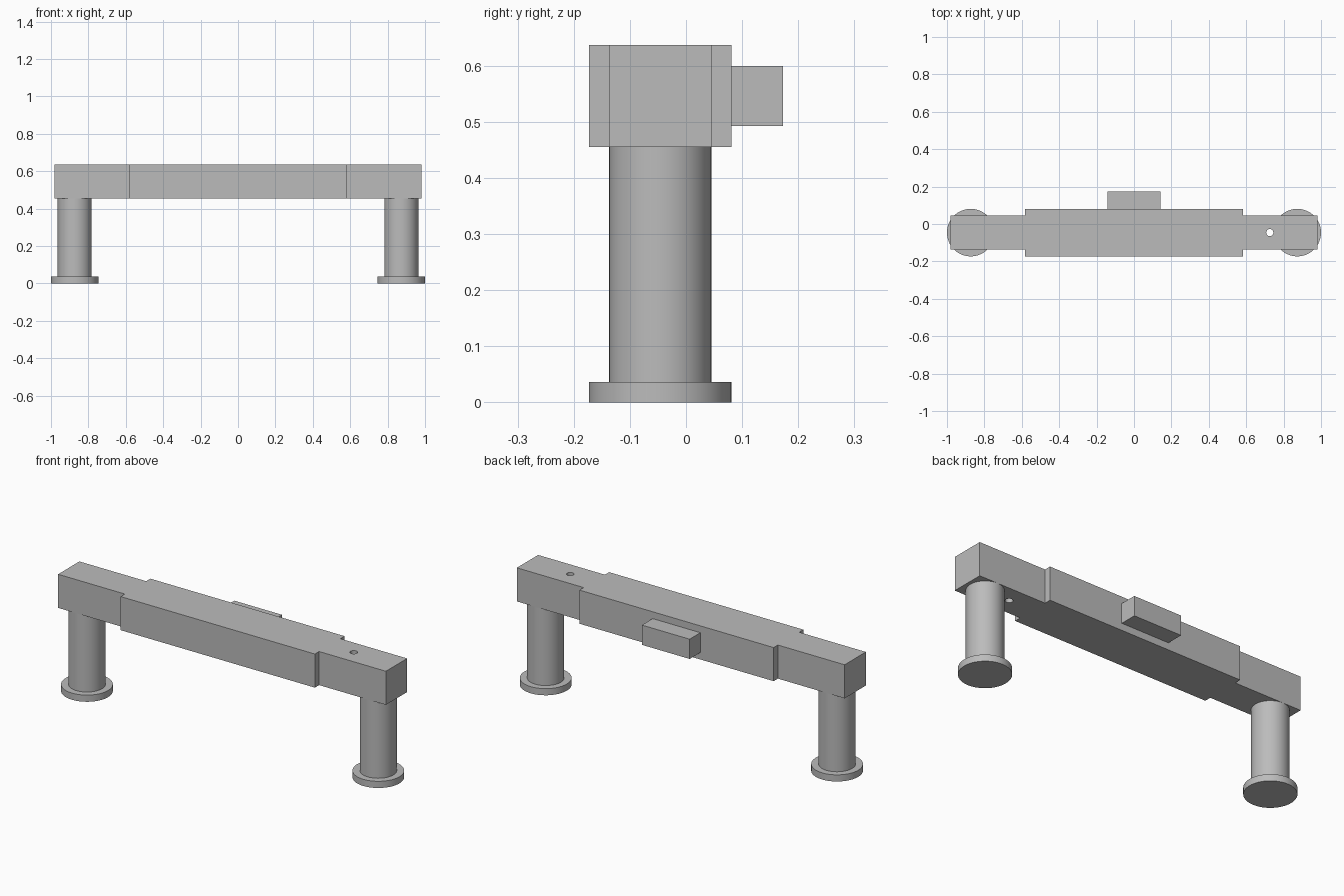
import bpy, bmesh, math

cube = bpy.data.objects.get("Cube")
if cube:
    bpy.data.objects.remove(cube, do_unlink=True)

grey = bpy.data.materials.new("plain grey")
grey.use_nodes = True
colour = (0.5, 0.5, 0.5, 1)
grey.diffuse_color = colour
grey.node_tree.nodes["Principled BSDF"].inputs["Base Color"].default_value = colour

AXIS_Y = -0.046
BEAM_BOTTOM, BEAM_TOP = 0.455, 0.637


def add_object(name, bm):
    bmesh.ops.recalc_face_normals(bm, faces=bm.faces)
    mesh = bpy.data.meshes.new(name)
    bm.to_mesh(mesh)
    bm.free()
    mesh.materials.append(grey)
    obj = bpy.data.objects.new(name, mesh)
    bpy.context.collection.objects.link(obj)
    return obj


def extrude_outline(name, outline, bottom, top):
    bm = bmesh.new()
    face = bm.faces.new([bm.verts.new((x, y, bottom)) for x, y in outline])
    grown = bmesh.ops.extrude_face_region(bm, geom=[face], use_keep_orig=True)
    verts = [v for v in grown["geom"] if isinstance(v, bmesh.types.BMVert)]
    bmesh.ops.translate(bm, verts=verts, vec=(0, 0, top - bottom))
    return add_object(name, bm)


def circle(x, y, radius, sides):
    return [(x + radius * math.cos(math.tau * i / sides),
             y + radius * math.sin(math.tau * i / sides)) for i in range(sides)]


def smooth(obj):
    bpy.ops.object.select_all(action="DESELECT")
    obj.select_set(True)
    bpy.context.view_layer.objects.active = obj
    bpy.ops.object.shade_smooth_by_angle(angle=math.radians(30))


def turned_leg(name, x):
    # Foot disc and post as one turned profile
    profile = [(0, 0), (0.127, 0), (0.127, 0.036), (0.091, 0.036),
               (0.091, BEAM_BOTTOM), (0, BEAM_BOTTOM)]
    bm = bmesh.new()
    verts = [bm.verts.new((r, 0, z)) for r, z in profile]
    edges = [bm.edges.new(pair) for pair in zip(verts, verts[1:])]
    bmesh.ops.spin(bm, geom=verts + edges, cent=(0, 0, 0), axis=(0, 0, 1),
                   angle=math.tau, steps=64)
    bmesh.ops.remove_doubles(bm, verts=bm.verts, dist=0.0001)
    leg = add_object(name, bm)
    leg.location = (x, AXIS_Y, 0)
    smooth(leg)


# Beam with a wider middle section
end, mid = 0.982, 0.582
narrow, wide = 0.091, 0.127
quarter = [(end, narrow), (mid, narrow), (mid, wide)]
half = quarter + [(-x, y) for x, y in reversed(quarter)]
outline = half + [(x, -y) for x, y in reversed(half)]
beam = extrude_outline("beam", [(x, y + AXIS_Y) for x, y in outline],
                       BEAM_BOTTOM, BEAM_TOP)

# Small vertical hole through the left end
cutter = extrude_outline("hole_cutter", circle(0.726, AXIS_Y, 0.019, 32), 0.4, 0.7)
cutter.hide_render = True
cutter.hide_viewport = True
hole = beam.modifiers.new("pin_hole", "BOOLEAN")
hole.operation = "DIFFERENCE"
hole.solver = "EXACT"
hole.object = cutter
bpy.context.view_layer.objects.active = beam
bpy.ops.object.modifier_apply(modifier=hole.name)
bpy.data.objects.remove(cutter, do_unlink=True)
smooth(beam)

# Block on the back of the beam
extrude_outline("back_block", [(-0.143, 0.081), (0.143, 0.081),
                               (0.143, 0.173), (-0.143, 0.173)], 0.493, 0.6)

# Legs
for side, sign in (("left", 1), ("right", -1)):
    turned_leg(side + "_leg", sign * 0.873)
